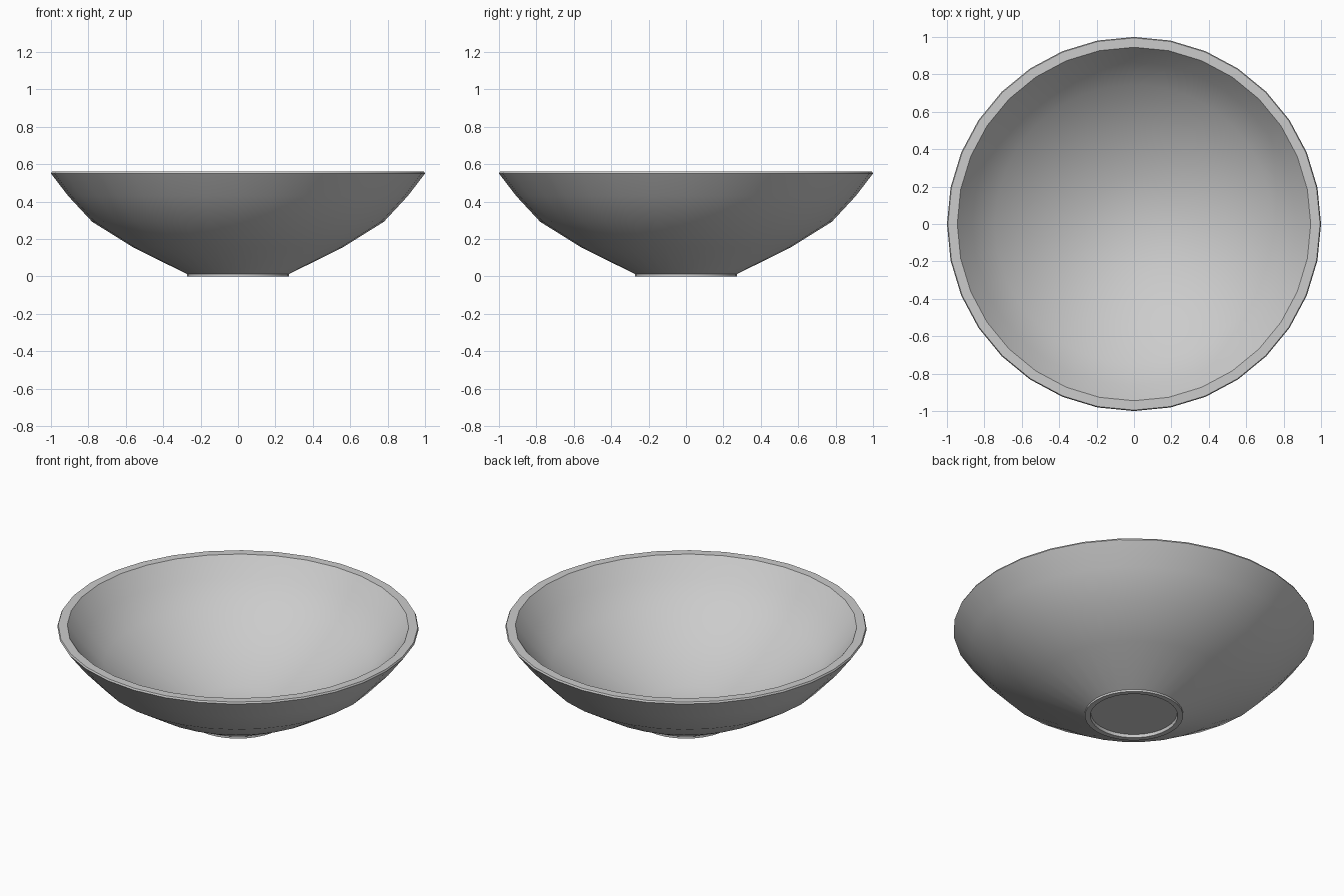
import bpy, bmesh, math

if "Cube" in bpy.data.objects:
    bpy.data.objects.remove(bpy.data.objects["Cube"])

SIDES = 32

# Closed half-section (radius, height): foot recess, foot ring, outer wall, rim, inner wall, floor
profile = [
    (0.0, 0.018), (0.238, 0.018), (0.242, 0.0), (0.272, 0.0), (0.272, 0.012),
    (0.56, 0.155), (0.78, 0.292), (0.908, 0.43), (1.0, 0.55), (0.995, 0.56),
    (0.945, 0.56), (0.865, 0.453), (0.745, 0.328), (0.535, 0.2), (0.26, 0.068),
    (0.0, 0.05),
]


def lathe(name, points, sides):
    bm = bmesh.new()
    verts = [bm.verts.new((r, 0, z)) for r, z in points]
    edges = [bm.edges.new(pair) for pair in zip(verts, verts[1:])]
    bmesh.ops.spin(bm, geom=verts + edges, cent=(0, 0, 0), axis=(0, 0, 1),
                   angle=math.tau, steps=sides, use_merge=False)
    bmesh.ops.remove_doubles(bm, verts=bm.verts, dist=1e-4)
    bmesh.ops.dissolve_degenerate(bm, edges=bm.edges, dist=1e-5)
    bmesh.ops.recalc_face_normals(bm, faces=bm.faces)
    mesh = bpy.data.meshes.new(name)
    bm.to_mesh(mesh)
    bm.free()
    obj = bpy.data.objects.new(name, mesh)
    bpy.context.collection.objects.link(obj)
    return obj


# Bowl, smooth walls with crisp rim and foot
bowl = lathe("bowl", profile, SIDES)
bpy.context.view_layer.objects.active = bowl
bowl.select_set(True)
bpy.ops.object.shade_smooth_by_angle(angle=math.radians(35))
